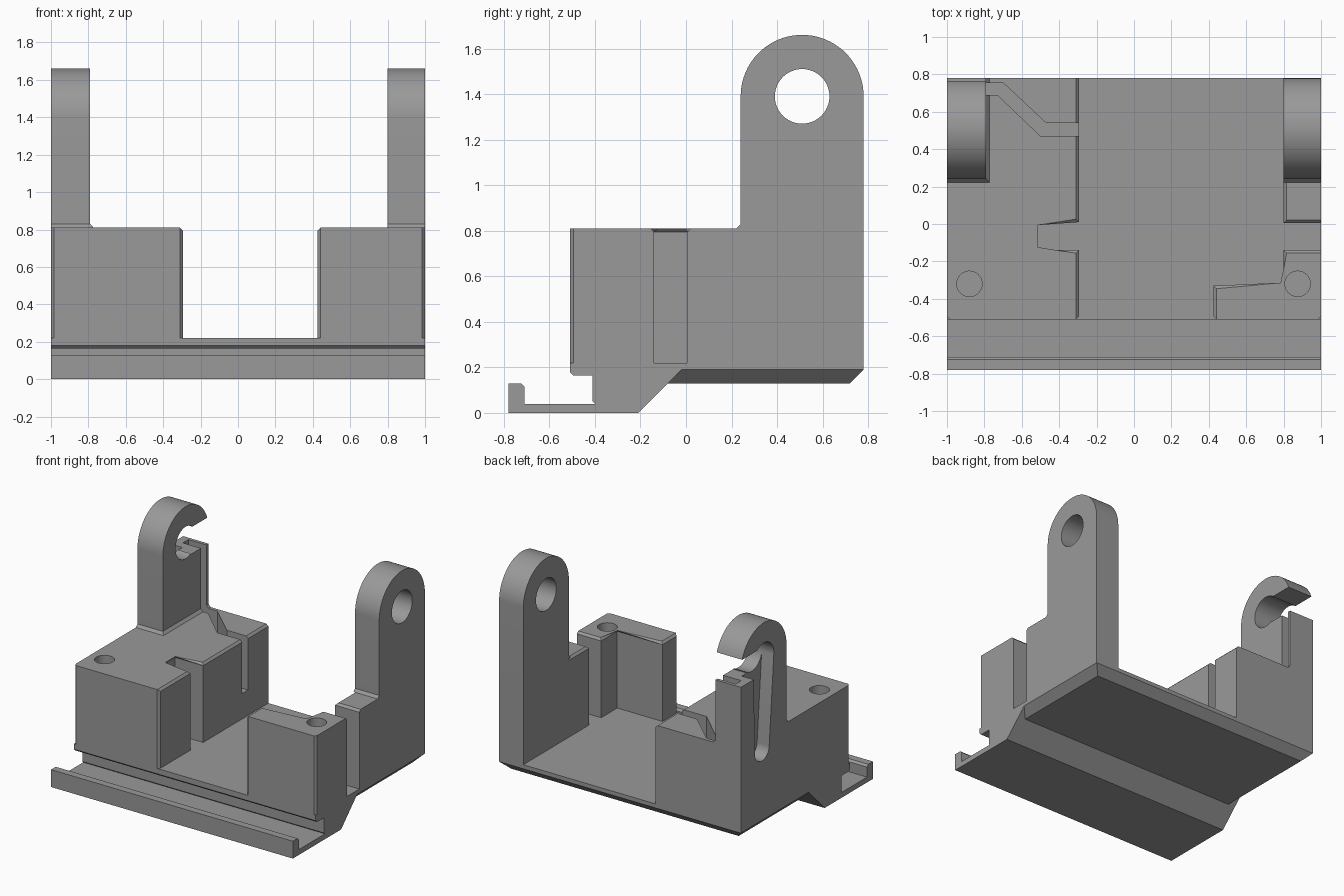
import bpy, bmesh, math
from mathutils import Vector

if "Cube" in bpy.data.objects:
    bpy.data.objects.remove(bpy.data.objects["Cube"])

grey = bpy.data.materials.new("plain_grey")
grey.diffuse_color = (0.32, 0.32, 0.32, 1)
grey.use_nodes = True
grey.node_tree.nodes["Principled BSDF"].inputs["Base Color"].default_value = grey.diffuse_color


def finish(name, bm):
    bmesh.ops.recalc_face_normals(bm, faces=bm.faces)
    me = bpy.data.meshes.new(name)
    bm.to_mesh(me)
    bm.free()
    me.materials.append(grey)
    ob = bpy.data.objects.new(name, me)
    bpy.context.collection.objects.link(ob)
    return ob


def prism(name, pts, lo, hi, axis="z", bevel=None, size=0.016):
    """Extrude a plan (x, y) along z, or a profile (y, z) along x."""
    bm = bmesh.new()
    place = (lambda p, t: (p[0], p[1], t)) if axis == "z" else (lambda p, t: (t, p[0], p[1]))
    a = [bm.verts.new(place(p, lo)) for p in pts]
    b = [bm.verts.new(place(p, hi)) for p in pts]
    bm.faces.new(a)
    bm.faces.new(b)
    for i in range(len(pts)):
        j = (i + 1) % len(pts)
        bm.faces.new((a[i], a[j], b[j], b[i]))
    if bevel:
        edges = [e for e in bm.edges if bevel(e.verts[0].co, e.verts[1].co)]
        bmesh.ops.bevel(bm, geom=edges, offset=size, segments=1, affect='EDGES')
    return finish(name, bm)


def rect(x0, x1, y0, y1):
    return [(x0, y0), (x1, y0), (x1, y1), (x0, y1)]


def frustum(name, low, z0, high, z1):
    bm = bmesh.new()
    a = [bm.verts.new((*p, z0)) for p in low]
    b = [bm.verts.new((*p, z1)) for p in high]
    bm.faces.new(a)
    bm.faces.new(b)
    for i in range(4):
        j = (i + 1) % 4
        bm.faces.new((a[i], a[j], b[j], b[i]))
    return finish(name, bm)


def arc(cx, cy, r, a0, a1, n):
    return [(cx + r * math.cos(math.radians(a0 + (a1 - a0) * i / n)),
             cy + r * math.sin(math.radians(a0 + (a1 - a0) * i / n))) for i in range(n + 1)]


def circle(cx, cy, r, n=48):
    return arc(cx, cy, r, 0, 360, n)[:-1]


def combine(ob, tools, op):
    for t in tools:
        m = ob.modifiers.new("combine", 'BOOLEAN')
        m.object, m.operation, m.solver = t, op, 'EXACT'
    dg = bpy.context.evaluated_depsgraph_get()
    me = bpy.data.meshes.new_from_object(ob.evaluated_get(dg))
    ob.modifiers.clear()
    ob.data = me
    for t in tools:
        bpy.data.objects.remove(t)


FLOOR, TOP = 0.22, 0.81
HY, HZ = 0.51, 1.39          # arm eye centre


def on(a, b, i, v):
    return abs(a[i] - v) < 1e-4 and abs(b[i] - v) < 1e-4


def block_bevel(outer_x):
    """Chamfer the inner top edges and the front upright corners."""
    def rule(a, b):
        top = on(a, b, 2, TOP) and not any(
            (on(a, b, 0, outer_x), on(a, b, 1, -0.51), on(a, b, 1, 0.78), on(a, b, 1, 0.26)))
        upright = on(a, b, 1, -0.51) and abs(a.z - b.z) > 0.1
        return top or upright
    return rule


# base with front clip rail and sloped underside
body = prism("bracket_body", [
    (-0.78, 0), (-0.21, 0), (-0.02, 0.19), (0.78, 0.19), (0.78, FLOOR), (-0.51, FLOOR),
    (-0.51, 0.18), (-0.495, 0.165), (-0.41, 0.165), (-0.41, 0.05), (-0.40, 0.04),
    (-0.71, 0.04), (-0.71, 0.115), (-0.725, 0.13), (-0.78, 0.13)], -1, 1, "x")

# raised underside pad with chamfered rim
pad = frustum("underside_pad", rect(-0.94, 0.94, -0.15, 0.72), 0.13,
              rect(-1, 1, -0.15, 0.78), 0.19)

# side blocks
left_block = prism("left_block", [
    (-1, -0.51), (-0.295, -0.51), (-0.295, -0.14), (-0.53, -0.14), (-0.53, 0.01),
    (-0.295, 0.01), (-0.295, 0.78), (-1, 0.78)], FLOOR, TOP, bevel=block_bevel(-1))
right_block = prism("right_front_block", [
    (0.425, -0.51), (1, -0.51), (1, -0.14), (0.80, -0.14), (0.80, -0.33), (0.425, -0.33)],
    FLOOR, TOP, bevel=block_bevel(1))
right_rear = prism("right_rear_block", rect(0.80, 1, 0.005, 0.26), FLOOR, TOP,
                   bevel=block_bevel(1))

# upright arms with round tops, and small collars at their roots
arm = [(0.78, FLOOR), (0.78, HZ)] + arc(HY, HZ, 0.27, 0, 180, 40)[1:] + [(0.24, FLOOR)]
right_arm = prism("right_arm", arm, 0.80, 1, "x")
left_arm = prism("left_arm", arm, -1, -0.79, "x")
left_collar = frustum("left_collar", rect(-1, -0.772, 0.222, 0.78), TOP,
                      rect(-1, -0.79, 0.24, 0.78), 0.83)
right_collar = frustum("right_collar", rect(0.80, 1, 0.222, 0.78), TOP,
                       rect(0.80, 1, 0.24, 0.78), 0.83)
combine(body, [pad, left_block, right_block, right_rear, right_arm, left_arm,
               left_collar, right_collar], 'UNION')

# pivot eyes, hook opening, tapered side pocket, cable channel, screw holes
eyes = prism("eye_cut", circle(HY, HZ, 0.12), -1.1, 1.1, "x")
opening = prism("hook_opening", rect(HY + 0.06, 0.9, 1.28, 1.48), -1.1, -0.7, "x")
pocket = prism("side_pocket", arc(HY, HZ, 0.12, 0, 180, 24) +
               arc(0.53, 0.72, 0.085, 180, 360, 24), -1.1, -0.90, "x")
channel = prism("cable_channel", [
    (-0.94, 0.69), (-0.73, 0.69), (-0.50, 0.47), (-0.25, 0.47), (-0.25, 0.54),
    (-0.47, 0.54), (-0.70, 0.755), (-0.94, 0.755)], 0.41, 1.40)
holes = [prism("screw_hole", circle(x, -0.32, 0.068, 32), 0.4, 0.9) for x in (-0.88, 0.875)]
combine(body, [eyes, opening, pocket, channel] + holes, 'DIFFERENCE')

bpy.context.view_layer.objects.active = body
body.select_set(True)
bpy.ops.object.shade_smooth_by_angle(angle=math.radians(20))
